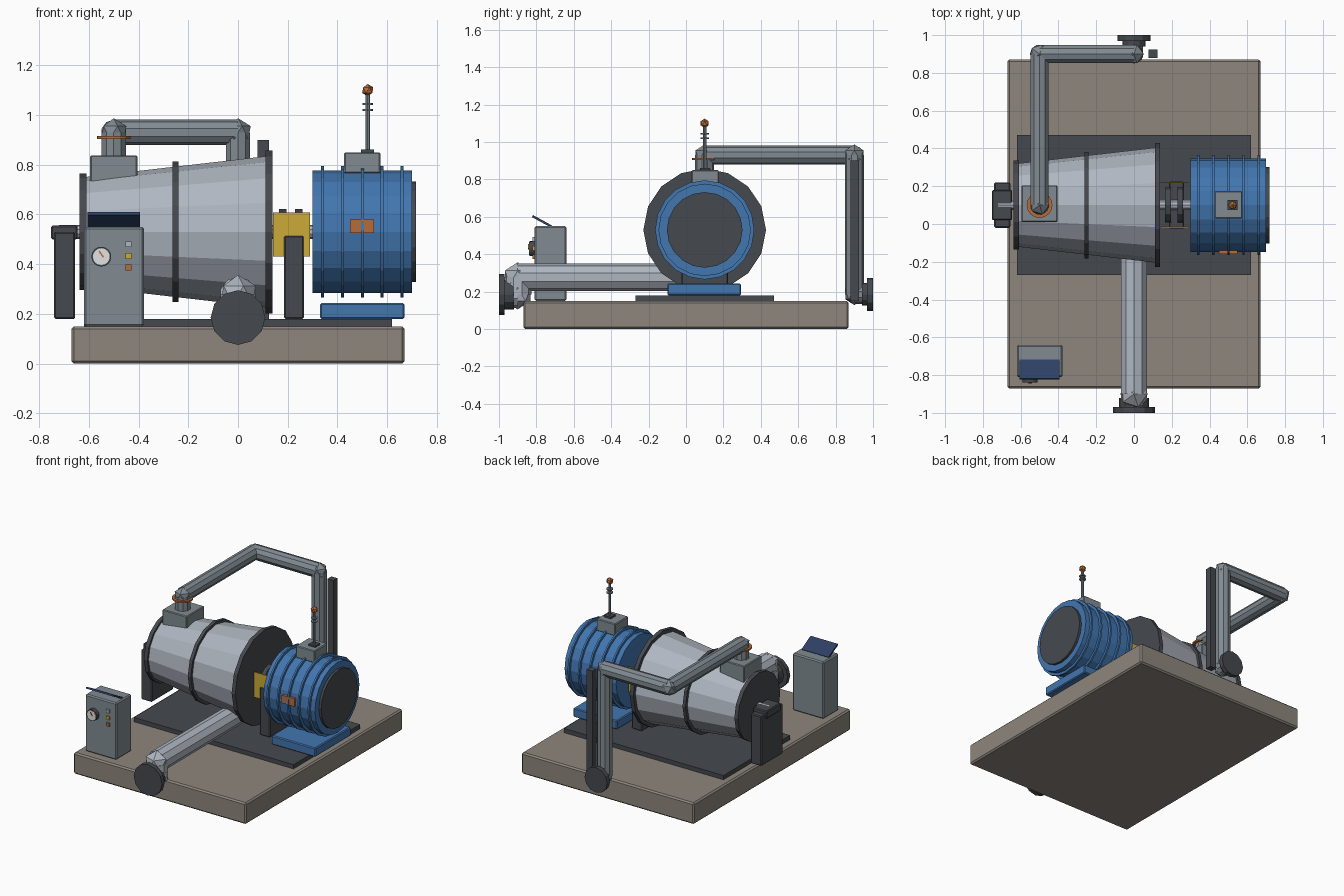
import bpy
from mathutils import Vector

cube = bpy.data.objects.get("Cube")
if cube:
    bpy.data.objects.remove(cube, do_unlink=True)


def material(name, rgb):
    m = bpy.data.materials.new(name)
    m.use_nodes = True
    m.diffuse_color = (*rgb, 1)
    m.node_tree.nodes["Principled BSDF"].inputs["Base Color"].default_value = (*rgb, 1)
    return m


CONCRETE = material("warm concrete", (0.27, 0.24, 0.205))
DARK = material("charcoal iron", (0.06, 0.066, 0.076))
STEEL = material("pale steel", (0.43, 0.47, 0.53))
GREY = material("blue grey paint", (0.22, 0.26, 0.29))
BLUE = material("motor blue", (0.055, 0.18, 0.43))
YELLOW = material("safety yellow", (0.6, 0.4, 0.04))
ORANGE = material("copper orange", (0.47, 0.15, 0.045))
NAVY = material("screen navy", (0.027, 0.05, 0.13))
WHITE = material("dial white", (0.75, 0.76, 0.75))


def finish(name, mat, bevel=0):
    ob = bpy.context.object
    ob.name = name
    ob.data.materials.append(mat)
    if bevel:
        mod = ob.modifiers.new("edge", "BEVEL")
        mod.width = bevel
        mod.segments = 1
    return ob


def box(name, mat, x, y, z, bevel=0):
    """Box from its (min, max) range on each axis."""
    ranges = (x, y, z)
    bpy.ops.mesh.primitive_cube_add(size=1, location=[sum(r) / 2 for r in ranges])
    bpy.context.object.scale = [r[1] - r[0] for r in ranges]
    bpy.ops.object.transform_apply(location=False, rotation=False, scale=True)
    return finish(name, mat, bevel)


def rod(name, mat, start, end, r1, r2=None, sides=12):
    """Cylinder or cone frustum between two points."""
    a, b = Vector(start), Vector(end)
    bpy.ops.mesh.primitive_cone_add(
        vertices=sides, radius1=r1, radius2=r1 if r2 is None else r2,
        depth=(b - a).length, location=(a + b) / 2,
        rotation=(b - a).to_track_quat("Z", "Y").to_euler())
    return finish(name, mat)


def ball(name, mat, at, r):
    bpy.ops.mesh.primitive_ico_sphere_add(subdivisions=1, radius=r, location=at)
    return finish(name, mat)


AY, AZ = 0.1, 0.53  # shared machine axis along x


def axial(name, mat, x1, x2, r1, r2=None, sides=16):
    return rod(name, mat, (x1, AY, AZ), (x2, AY, AZ), r1, r2, sides)


def pipe(name, mat, points, r, elbow_r, sides=10):
    for i, (a, b) in enumerate(zip(points, points[1:])):
        rod(f"{name}_run_{i + 1}", mat, a, b, r, sides=sides)
    for i, p in enumerate(points[1:-1]):
        ball(f"{name}_elbow_{i + 1}", mat, p, elbow_r)


# Foundation and bed plate
box("foundation_slab", CONCRETE, (-0.67, 0.67), (-0.87, 0.87), (0, 0.15), 0.01)
box("bed_plate", DARK, (-0.62, 0.62), (-0.27, 0.47), (0.15, 0.18))

# Tapered casing with flange rings
axial("casing", STEEL, -0.62, 0.12, 0.22, 0.305)
for name, x1, x2, r in (("small", -0.637, -0.61, 0.235),
                        ("middle", -0.263, -0.24, 0.282),
                        ("large", 0.11, 0.138, 0.328)):
    axial(name + "_casing_flange", DARK, x1, x2, r)

# Shaft, bearing pedestals, coupling and guard
axial("shaft", STEEL, -0.72, 0.32, 0.028, sides=10)
box("outer_pedestal", DARK, (-0.74, -0.655), (-0.02, 0.22), (0.18, 0.53), 0.006)
box("outer_bearing_cap", DARK, (-0.752, -0.645), (0.02, 0.18), (0.5, 0.555), 0.006)
box("inner_pedestal", DARK, (0.185, 0.265), (-0.025, 0.225), (0.18, 0.515), 0.006)
for i, x in enumerate((0.165, 0.23)):
    axial(f"coupling_disc_{i + 1}", DARK, x, x + 0.03, 0.092, sides=12)
for side, y in (("front", -0.02), ("back", 0.216)):
    box(side + "_coupling_guard", YELLOW, (0.14, 0.29), (y, y + 0.006), (0.43, 0.607))

# Motor with cooling fins
axial("motor_body", BLUE, 0.3, 0.7, 0.247, sides=20)
for i in range(5):
    x = 0.34 + 0.08 * i
    axial(f"motor_fin_{i + 1}", BLUE, x - 0.006, x + 0.006, 0.265, sides=20)
axial("motor_end_cap", DARK, 0.7, 0.717, 0.202, sides=20)
box("motor_foot", BLUE, (0.33, 0.67), (-0.1, 0.295), (0.18, 0.243), 0.006)
box("motor_nameplate", ORANGE, (0.45, 0.548), (-0.158, -0.14), (0.525, 0.58))

# Terminal box with beacon mast
box("terminal_box", GREY, (0.427, 0.573), (0.03, 0.175), (0.765, 0.85), 0.005)
box("mast_base", DARK, (0.495, 0.548), (0.075, 0.128), (0.848, 0.862))
rod("mast", GREY, (0.522, AY, 0.86), (0.522, AY, 1.09), 0.009, sides=8)
for i, z in enumerate((1.02, 1.045)):
    rod(f"mast_ring_{i + 1}", GREY, (0.522, AY, z - 0.004), (0.522, AY, z + 0.004), 0.022, sides=8)
ball("beacon", ORANGE, (0.522, AY, 1.1), 0.025)

# Overhead inlet pipe
box("inlet_box", GREY, (-0.595, -0.405), (0.01, 0.205), (0.68, 0.838), 0.005)
pipe("inlet_pipe", GREY, [(-0.5, AY, 0.82), (-0.5, AY, 0.93), (-0.5, 0.9, 0.93),
                          (0, 0.9, 0.93), (0, 0.9, 0.185), (0, 0.97, 0.185)], 0.051, 0.057)
rod("inlet_gasket", ORANGE, (-0.5, AY, 0.904), (-0.5, AY, 0.915), 0.068, sides=16)
rod("inlet_flange_neck", DARK, (0, 0.94, 0.185), (0, 0.97, 0.185), 0.06)
rod("inlet_flange", DARK, (0, 0.968, 0.185), (0, 1, 0.185), 0.088)
box("pipe_support", DARK, (0.078, 0.124), (0.88, 0.925), (0.15, 0.9))

# Front outlet pipe
pipe("outlet_pipe", STEEL, [(0, AY, 0.277), (0, -0.9, 0.277), (0, -0.9, 0.185),
                            (0, -0.96, 0.185)], 0.073, 0.08)
rod("outlet_flange_neck", DARK, (0, -0.92, 0.185), (0, -0.975, 0.185), 0.08)
rod("outlet_flange", DARK, (0, -0.97, 0.185), (0, -1, 0.185), 0.11)

# Control cabinet with tilted screen, dial and buttons
box("control_cabinet", GREY, (-0.62, -0.378), (-0.81, -0.64), (0.15, 0.55), 0.008)
screen = box("control_screen", NAVY, (-0.605, -0.395), (-0.828, -0.712), (0.57, 0.582))
screen.rotation_euler.x = -0.5
rod("dial_rim", DARK, (-0.55, -0.805, 0.43), (-0.55, -0.838, 0.43), 0.04, sides=16)
rod("dial_face", WHITE, (-0.55, -0.837, 0.43), (-0.55, -0.84, 0.43), 0.034, sides=16)
needle = box("dial_needle", ORANGE, (-0.553, -0.547), (-0.844, -0.839), (0.425, 0.455))
needle.rotation_euler.y = -0.6
for name, mat, z in (("top", STEEL, 0.48), ("middle", YELLOW, 0.433), ("bottom", ORANGE, 0.387)):
    box(name + "_button", mat, (-0.452, -0.428), (-0.82, -0.805), (z - 0.012, z + 0.012))
